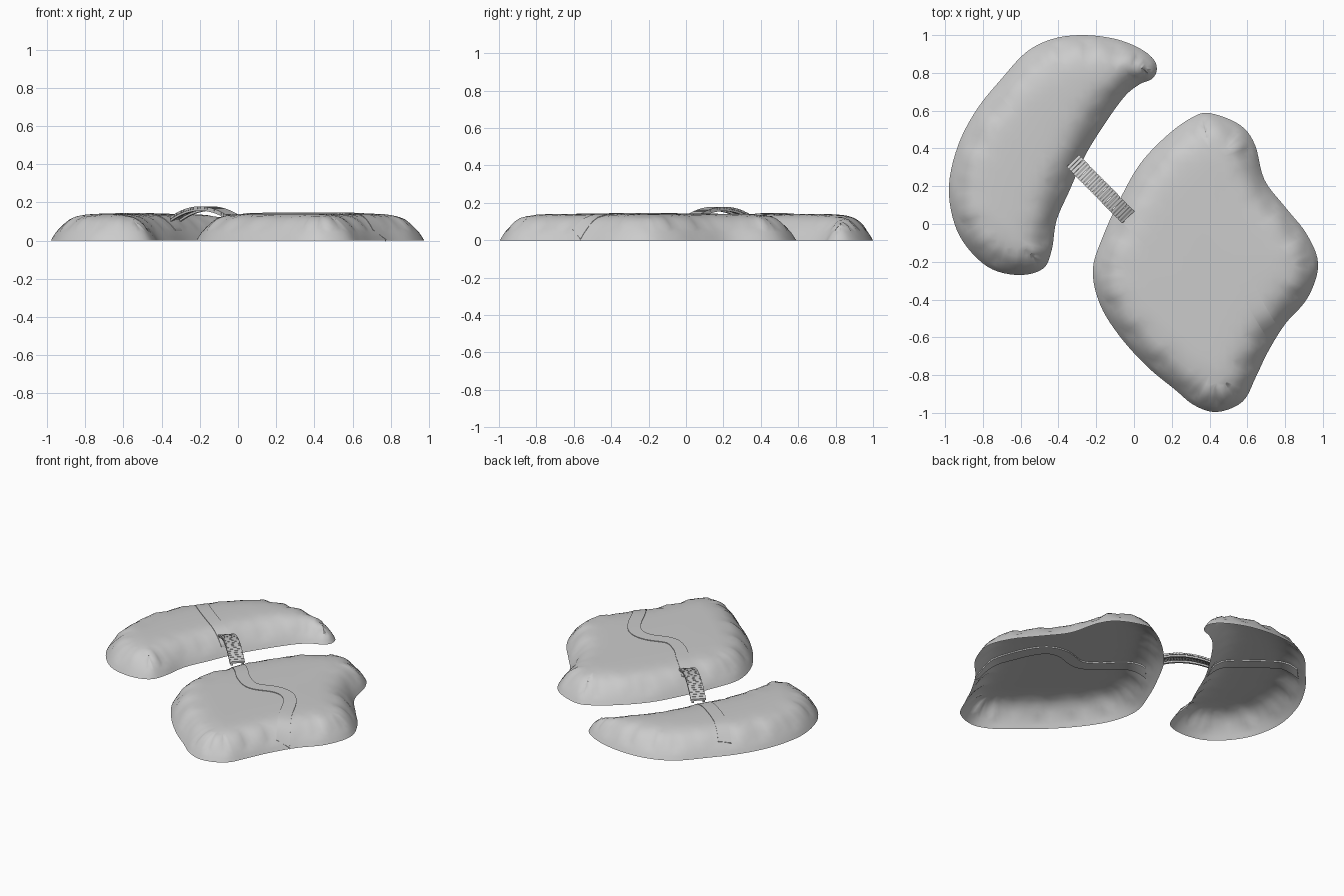
import bpy, bmesh, math
from mathutils import Vector, geometry
from mathutils.bvhtree import BVHTree

if "Cube" in bpy.data.objects:
    bpy.data.objects.remove(bpy.data.objects["Cube"])

HEIGHT, RIM = 0.138, 0.20

WEST = [(.12, .81), (.105, .87), (.03, .93), (-.1, .98), (-.27, 1), (-.43, .98), (-.57, .91),
        (-.7, .77), (-.83, .61), (-.93, .42), (-.98, .2), (-.95, 0), (-.87, -.14), (-.75, -.24),
        (-.6, -.27), (-.48, -.235), (-.435, -.135), (-.41, .02), (-.34, .18), (-.26, .36),
        (-.155, .53), (-.05, .675), (.03, .74), (.09, .765)]
EAST = [(.40, .587), (.30, .56), (.165, .46), (.03, .315), (-.075, .13), (-.16, -.055),
        (-.218, -.24), (-.18, -.425), (-.075, -.595), (.07, -.755), (.215, -.875), (.32, -.96),
        (.44, -.995), (.575, -.94), (.645, -.81), (.71, -.675), (.80, -.53), (.92, -.39),
        (.975, -.215), (.915, -.055), (.80, .09), (.69, .235), (.64, .42), (.56, .525)]
PATH_WEST = [(-.74, .65), (-.63, .54), (-.5, .44), (-.4, .375), (-.31, .33)]
PATH_EAST = [(-.05, .05), (.06, -.055), (.15, -.15), (.26, -.21), (.40, -.175), (.50, -.195),
             (.575, -.28), (.65, -.435), (.74, -.585)]


def spline(points, closed, steps):
    """Catmull-Rom curve through 2D points."""
    p = [Vector(q) for q in points]
    n = len(p)
    get = (lambda i: p[i % n]) if closed else (lambda i: p[max(0, min(n - 1, i))])
    out = []
    for i in range(n if closed else n - 1):
        a, b, c, d = (get(i + k) for k in (-1, 0, 1, 2))
        for s in range(steps):
            t = s / steps
            out.append(0.5 * (2 * b + (c - a) * t + (2 * a - 5 * b + 4 * c - d) * t ** 2
                              + (3 * b - a - 3 * c + d) * t ** 3))
    return out if closed else out + [p[-1]]


def side(pts, i, closed):
    n = len(pts)
    a, b = (pts[i - 1], pts[(i + 1) % n]) if closed else (pts[max(i - 1, 0)], pts[min(i + 1, n - 1)])
    t = (b - a).normalized()
    return Vector((-t.y, t.x))


def add_object(name, verts, faces, angle):
    me = bpy.data.meshes.new(name)
    me.from_pydata(verts, [], faces)
    ob = bpy.data.objects.new(name, me)
    bpy.context.collection.objects.link(ob)
    bpy.ops.object.select_all(action='DESELECT')
    ob.select_set(True)
    bpy.context.view_layer.objects.active = ob
    bpy.ops.object.shade_smooth_by_angle(angle=math.radians(angle))
    return ob


def edge_distance(p, loop):
    best = 9
    for i, b in enumerate(loop):
        a = loop[i - 1]
        ab = b - a
        t = max(0, min(1, (p - a).dot(ab) / ab.length_squared))
        best = min(best, (p - a - ab * t).length)
    return best


def island(name, outline):
    """Open-bottomed mound: rings near the rim, a grid on the plateau."""
    loop = spline(outline, True, 5)
    n = len(loop)
    pts = list(loop)
    for off in (.012, .028, .05, .075, .1, .13):
        for i in range(n):
            q = loop[i] + side(loop, i, True) * off
            if edge_distance(q, loop) > off * .96:
                pts.append(q)
    for i in range(-25, 26):
        for j in range(-25, 26):
            q = Vector((i * .04, j * .04))
            if edge_distance(q, loop) > .145:
                pts.append(q)
    edges = [(i, (i + 1) % n) for i in range(n)]
    v2, _, faces, *_ = geometry.delaunay_2d_cdt(pts, edges, [], 1, 1e-5)
    z, near = [], [set() for _ in v2]
    for f in faces:
        for a in f:
            near[a].update(k for k in f if k != a)
    for p in v2:
        d = edge_distance(p, loop)
        z.append(HEIGHT * (1 - max(0, 1 - d / RIM) ** 2.6) + .005 * min(1, d / .4))
    rim = [edge_distance(p, loop) < .04 for p in v2]
    for _ in range(4):  # soften the ridge line
        z = [z[i] if rim[i] or not near[i] else
             .5 * z[i] + .5 * sum(z[k] for k in near[i]) / len(near[i]) for i in range(len(z))]
    verts = [(p.x, p.y, max(0, h)) for p, h in zip(v2, z)]
    add_object(name, verts, faces, 80)
    return BVHTree.FromPolygons(verts, faces)


def ribbon(name, sections, angle=40):
    """Closed solid from quad sections."""
    verts = [v for s in sections for v in s]
    last = len(verts) - 4
    faces = [(0, 1, 2, 3), (last + 3, last + 2, last + 1, last)]
    for i in range(len(sections) - 1):
        for k in range(4):
            m = (k + 1) % 4
            faces.append((4 * i + k, 4 * i + 4 + k, 4 * i + 4 + m, 4 * i + m))
    return add_object(name, verts, faces, angle)


def path(name, points, ground):
    line = spline(points, False, 6)
    secs = []
    for i, p in enumerate(line):
        s = side(line, i, False) * .04
        heights = []
        for q in (p + s, p - s):
            hit = ground.ray_cast(Vector((q.x, q.y, 1)), Vector((0, 0, -1)))[0]
            heights.append((q, hit.z if hit else .1))
        (l, zl), (r, zr) = heights
        secs.append([(l.x, l.y, zl + .004), (r.x, r.y, zr + .004),
                     (r.x, r.y, zr - .008), (l.x, l.y, zl - .008)])
    ribbon(name, secs)


# islands and the footpaths draped over them
west = island("west_island", WEST)
east = island("east_island", EAST)
path("west_path", PATH_WEST, west)
path("east_path", PATH_EAST, east)

# arched footbridge
START, END = Vector((-.325, .335)), Vector((-.03, .035))
across = Vector((-(END - START).y, (END - START).x)).normalized()


def arch(t, w, drop):
    p = START.lerp(END, t) + across * w
    return Vector((p.x, p.y, .118 + .012 * t + .05 * (1 - (2 * t - 1) ** 2) - drop))


def bridge_piece(name, t0, t1, steps, w0, w1, top, bottom):
    ts = [t0 + (t1 - t0) * k / steps for k in range(steps + 1)]
    return ribbon(name, [[arch(t, w1, top), arch(t, w0, top), arch(t, w0, bottom),
                          arch(t, w1, bottom)] for t in ts], 30)


for label, w in (("left", .034), ("right", -.034)):
    bridge_piece("bridge_beam_" + label, 0, 1, 16, w - .007, w + .007, .006, .018)
PLANKS = 24
for k in range(PLANKS):
    bridge_piece(f"bridge_plank_{k + 1}", (k + .06) / PLANKS, (k + .94) / PLANKS, 1,
                 -.046, .046, -.005, .007)
